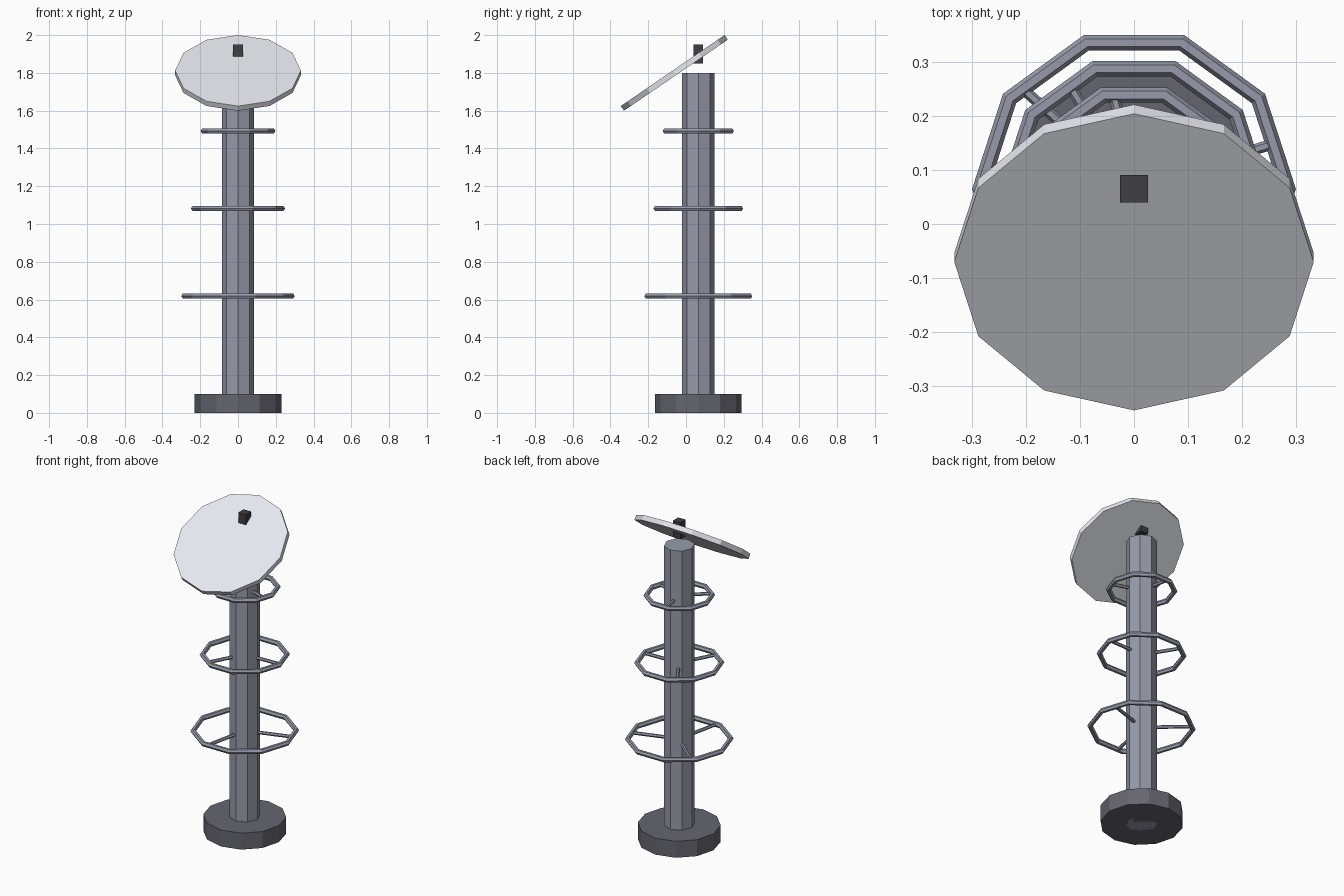
import bpy
from math import cos, sin, radians, pi
from mathutils import Vector

if "Cube" in bpy.data.objects:
    bpy.data.objects.remove(bpy.data.objects["Cube"])

CY = 0.065  # the mast axis sits slightly behind the origin


def material(name, rgb):
    m = bpy.data.materials.new(name)
    m.diffuse_color = (*rgb, 1)
    m.use_nodes = True
    m.node_tree.nodes["Principled BSDF"].inputs["Base Color"].default_value = m.diffuse_color
    return m


slate = material("slate", (0.31, 0.33, 0.40))
dark = material("dark", (0.13, 0.13, 0.16))
pale = material("pale", (0.80, 0.82, 0.88))
black = material("black", (0.05, 0.05, 0.06))


def finish(name, mat):
    ob = bpy.context.object
    ob.name = name
    ob.data.materials.append(mat)
    return ob


def cylinder(name, sides, radius, depth, loc, mat, rot=(0, 0, 0)):
    bpy.ops.mesh.primitive_cylinder_add(vertices=sides, radius=radius, depth=depth,
                                        location=loc, rotation=rot)
    return finish(name, mat)


# Foot and mast
cylinder("base", 12, 0.23, 0.10, (0, CY, 0.05), dark)
cylinder("mast", 8, 0.086, 1.80, (0, CY, 0.90), slate)

# Tilted disc on top
cylinder("disc", 12, 0.333, 0.03, (0, -0.062, 1.80), pale, (0.6, 0, 0))

# Small block poking through the disc
bpy.ops.mesh.primitive_cube_add(size=1, location=(0, CY, 1.90))
block = finish("top_block", black)
block.scale = (0.051, 0.051, 0.10)

# Rings, each held by three spokes
for i, (z, radius, phase) in enumerate([(0.618, 0.285, 18), (1.082, 0.234, 2),
                                        (1.493, 0.183, -18)], 1):
    bpy.ops.mesh.primitive_torus_add(major_segments=10, minor_segments=6,
                                     major_radius=radius, minor_radius=0.015,
                                     location=(0, CY, z))
    finish(f"ring_{i}", slate)
    for k in range(3):
        a = radians(phase + 120 * k)
        inner, outer = 0.07, radius * 0.965
        mid = Vector((cos(a), sin(a), 0)) * (inner + outer) / 2 + Vector((0, CY, z))
        cylinder(f"ring_{i}_spoke_{k + 1}", 6, 0.01, outer - inner, mid, slate,
                 (0, pi / 2, a))
